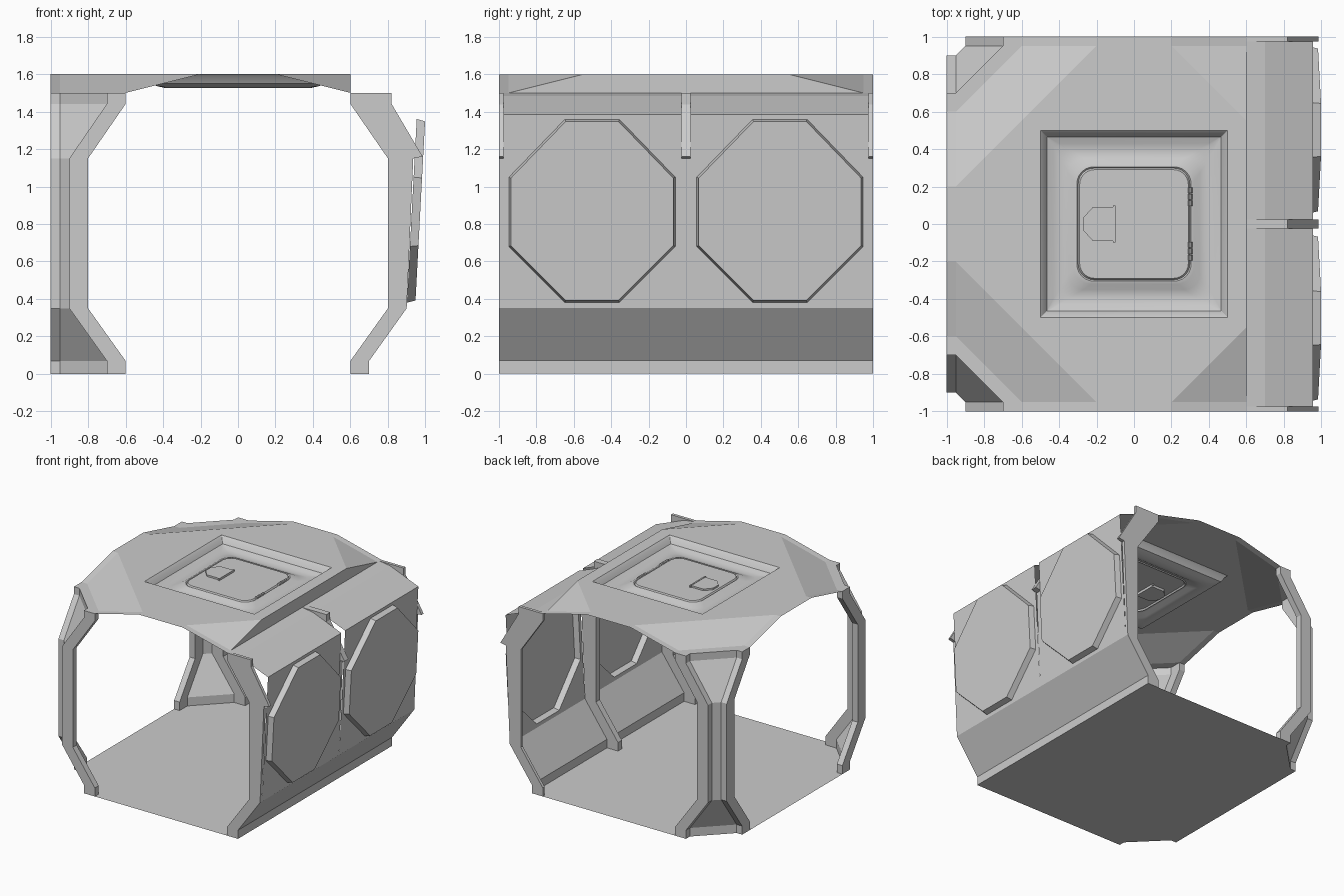
import bpy, bmesh, math
from mathutils import Vector

if "Cube" in bpy.data.objects:
    bpy.data.objects.remove(bpy.data.objects["Cube"])


def make(name, verts, faces, out=None):
    """Mesh object; open sheets face along out, solids get outward normals."""
    bm = bmesh.new()
    vs = [bm.verts.new(v) for v in verts]
    for f in faces:
        bm.faces.new([vs[i] for i in f])
    bmesh.ops.remove_doubles(bm, verts=bm.verts, dist=1e-5)
    bm.normal_update()
    if out is None:
        bmesh.ops.recalc_face_normals(bm, faces=bm.faces)
    else:
        for f in bm.faces:
            if f.normal.dot(Vector(out)) < 0:
                f.normal_flip()
    me = bpy.data.meshes.new(name)
    bm.to_mesh(me)
    bm.free()
    ob = bpy.data.objects.new(name, me)
    bpy.context.collection.objects.link(ob)
    return ob


def prism(name, prof, place, a, b):
    """Extrude a 2D profile from a to b; place maps (u, v, depth) to xyz."""
    n = len(prof)
    verts = [place(u, v, d) for d in (a, b) for u, v in prof]
    faces = [list(range(n)), list(range(n, 2 * n))]
    faces += [(i, (i + 1) % n, n + (i + 1) % n, n + i) for i in range(n)]
    return make(name, verts, faces)


# --- floor slab with cut corners on the open side
half = [(0.7, 1), (-0.6, 1), (-0.6, 0.95), (-0.7, 0.95),
        (-0.95, 0.7), (-0.95, 0.6), (-1, 0.6)]
outline = half + [(x, -y) for x, y in reversed(half)]
make("floor", [(x, y, 0) for x, y in outline], [list(range(len(outline)))], (0, 0, 1))

# --- roof: flat octagon with hatch opening, sloped corners, lips and right skirt
T, B = 1.6, 1.5
flat = [(-0.95, 0.2), (-0.95, -0.2), (-0.2, -0.95), (0.2, -0.95),
        (0.6, -0.55), (0.6, 0.55), (0.2, 0.95), (-0.2, 0.95)]
V = [(x, y, T) for x, y in flat]
V += [(-0.5, 0.5, T), (-0.5, -0.5, T), (0.5, -0.5, T), (0.5, 0.5, T)]
F = [(0, 1, 9, 8), (1, 2, 9), (2, 3, 10, 9), (3, 4, 10),
     (4, 5, 11, 10), (5, 6, 11), (6, 7, 8, 11), (7, 0, 8)]


def add(*pts):
    F.append(tuple(range(len(V), len(V) + len(pts))))
    V.extend(pts)


for s in (1, -1):
    add((-0.95, s*0.2, T), (-0.2, s*0.95, T), (-0.6, s*0.95, B), (-0.95, s*0.6, B))
    add((-0.95, s*0.6, B), (-0.6, s*0.95, B), (-0.7, s*0.95, B), (-0.95, s*0.7, B))
    add((0.2, s*0.95, T), (0.6, s*0.55, T), (0.6, s*0.95, B))
    lip = [(-0.6, B), (-0.2, T), (0.2, T), (0.6, B)]
    for (x0, z0), (x1, z1) in zip(lip, lip[1:]):
        add((x0, s*0.95, z0), (x1, s*0.95, z1), (x1, s, z1), (x0, s, z0))
    add((-0.95, s*0.2, T), (-1, s*0.2, T), (-1, s*0.6, B), (-0.95, s*0.6, B))
add((-0.95, -0.2, T), (-1, -0.2, T), (-1, 0.2, T), (-0.95, 0.2, T))
add((0.6, -0.95, B), (0.6, -0.55, T), (0.6, 0.55, T), (0.6, 0.95, B))
make("roof", V, F, (0.3, 0, 1))


# --- hatch well: stacked rounded-square rings
def ring(h, r, z, n=7):
    pts = []
    for k, (sx, sy) in enumerate([(1, 1), (-1, 1), (-1, -1), (1, -1)]):
        for i in range(n):
            a = math.pi / 2 * (k + i / (n - 1))
            pts.append((sx*(h - r) + r*math.cos(a), sy*(h - r) + r*math.sin(a), z))
    return pts


def loft(name, rings, cap=False):
    n = len(rings[0])
    verts = [p for rg in rings for p in rg]
    faces = [(j*n + i, j*n + (i + 1) % n, (j + 1)*n + (i + 1) % n, (j + 1)*n + i)
             for j in range(len(rings) - 1) for i in range(n)]
    if cap:
        faces.append([(len(rings) - 1)*n + i for i in range(n)])
    ob = make(name, verts, faces, (0, 0, 1))
    bpy.context.view_layer.objects.active = ob
    ob.select_set(True)
    bpy.ops.object.shade_smooth_by_angle(angle=math.radians(30))
    ob.select_set(False)


loft("hatch_well", [ring(0.5, 0.003, 1.6), ring(0.485, 0.003, 1.585),
                    ring(0.465, 0.003, 1.55), ring(0.43, 0.03, 1.535),
                    ring(0.39, 0.06, 1.526), ring(0.35, 0.08, 1.535),
                    ring(0.32, 0.09, 1.552), ring(0.305, 0.09, 1.555)])
loft("hatch_lid", [ring(0.305, 0.09, 1.555), ring(0.298, 0.085, 1.548),
                   ring(0.29, 0.08, 1.56)], cap=True)

# --- hatch latch and hinges
flat_xy = lambda u, v, d: (u, v, d)
prism("hatch_latch", [(-0.1, 0.09), (-0.22, 0.09), (-0.27, 0.035),
                      (-0.27, -0.035), (-0.22, -0.09), (-0.1, -0.09)],
      flat_xy, 1.54, 1.574)
prism("latch_bar", [(-0.112, -0.1), (-0.1, -0.1), (-0.1, 0.1), (-0.112, 0.1)],
      flat_xy, 1.55, 1.577)
for s in (1, -1):
    for k in range(3):
        y = s * (0.11 + 0.035 * k)
        circle = [(0.3 + 0.011*math.cos(a*math.pi/4), 1.562 + 0.011*math.sin(a*math.pi/4))
                  for a in range(8)]
        prism("hatch_hinge", circle, lambda u, v, d: (u, d, v), y - 0.015, y + 0.015)

# --- slim C-shaped ribs beside the open-side corner columns
inner = [(0.6, 0), (0.6, 0.07), (0.8, 0.35), (0.8, 1.15), (0.6, 1.44), (0.6, 1.5)]
outer = [(x + 0.1, z) for x, z in inner]
rib = inner + outer[::-1]
for s in (1, -1):
    prism("front_rib" if s < 0 else "back_rib", rib,
          lambda u, v, d: (-u, s*d, v), 0.95, 1)
    prism("left_rib", rib, lambda u, v, d: (-d, s*u, v), 0.95, 1)
    # diagonal sheet closing the corner between the two ribs
    vs = [p for r, z in outer for p in ((-r, s*0.95, z), (-0.95, s*r, z))]
    make("corner_column", vs, [(2*i, 2*i + 1, 2*i + 3, 2*i + 2) for i in range(5)],
         (-1, s, 0))

# --- wall ribs on the right with flared shoulder
wall_rib = inner + [(0.82, 1.5), (0.82, 1.44), (0.985, 1.16), (0.935, 1.15),
                    (0.9, 0.35), (0.7, 0.07), (0.7, 0)]
for a, b in ((-1, -0.975), (-0.025, 0.025), (0.975, 1)):
    prism("wall_rib", wall_rib, lambda u, v, d: (u, d, v), a, b)


# --- right wall panels, each with a raised octagonal pane
def wall_x(z):
    return 0.9 + 0.055 * (z - 0.35) / 1.035


octo = [(0.445, 0.18), (0.445, -0.19), (0.145, -0.49), (-0.145, -0.49),
        (-0.445, -0.19), (-0.445, 0.18), (-0.145, 0.49), (0.145, 0.49)]
for s in (1, -1):
    y0, y1, yc, zc = 0.025, 0.975, s*0.502, 0.87
    V, F = [], []
    for k, shrink in ((0, 1), (0.045, 1 - 0.025)):
        for u, v in octo:
            z = zc + v*shrink
            V.append((wall_x(z) + k, yc + u*shrink, z))
    lo, hi = sorted((s*y0, s*y1))
    V += [(wall_x(z), y, z) for y, z in ((hi, 1.385), (hi, 0.35), (lo, 0.35), (lo, 1.385))]
    F += [(0, 1, 17, 16), (1, 2, 17), (2, 3, 18, 17), (3, 4, 18),
          (4, 5, 19, 18), (5, 6, 19), (6, 7, 16, 19), (7, 0, 16)]
    F += [(i, (i + 1) % 8, 8 + (i + 1) % 8, 8 + i) for i in range(8)]
    F.append(tuple(range(8, 16)))
    for strip in ([(0.6, 1.5), (0.7, 1.485), (0.955, 1.385)],
                  [(0.9, 0.35), (0.7, 0.07), (0.7, 0)]):
        for (xa, za), (xb, zb) in zip(strip, strip[1:]):
            add((xa, lo, za), (xa, hi, za), (xb, hi, zb), (xb, lo, zb))
    make("wall_panel", V, F, (1, 0, 0.1))
